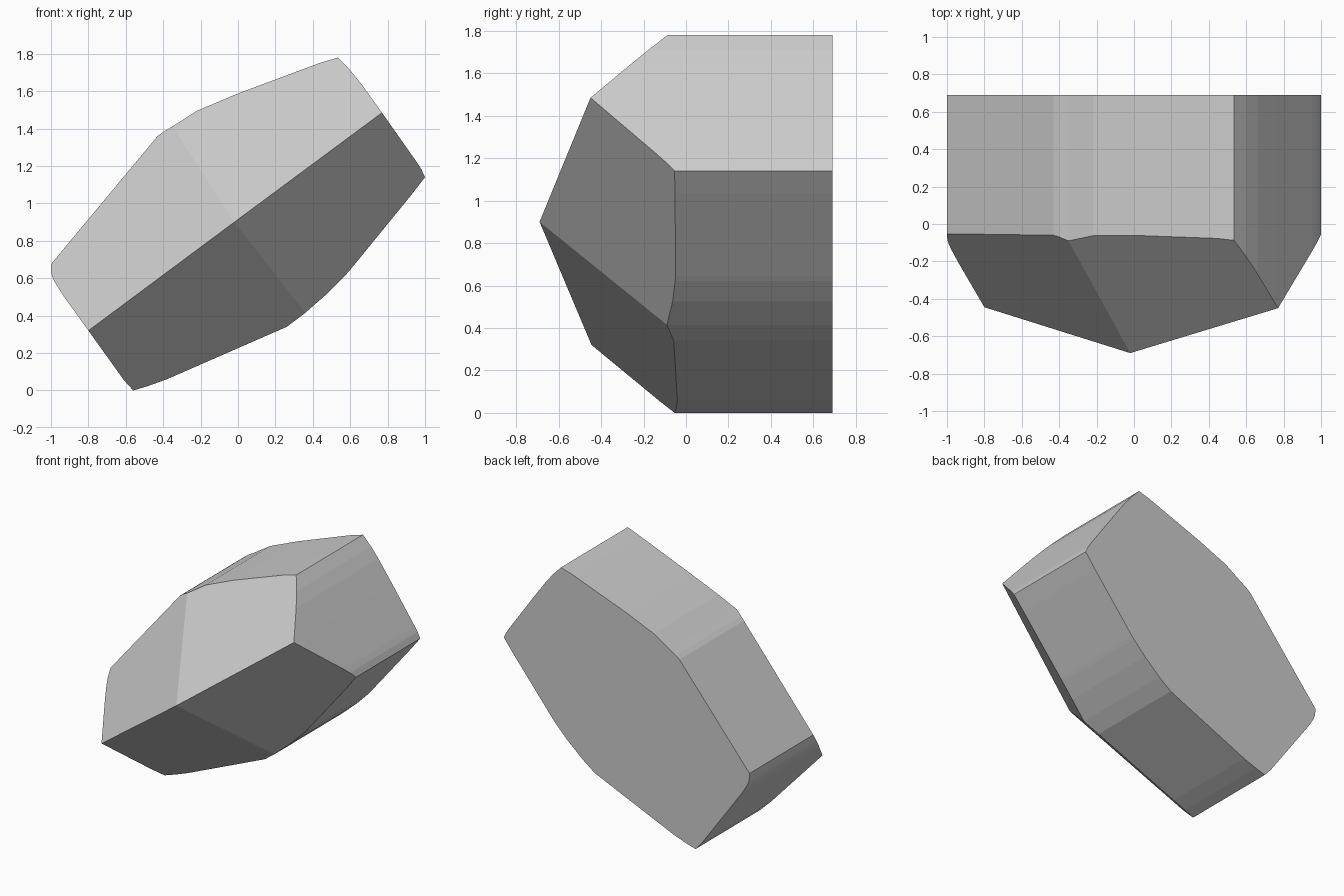
import bpy, bmesh
from mathutils import Vector

if "Cube" in bpy.data.objects:
    bpy.data.objects.remove(bpy.data.objects["Cube"])

# Outline of the block in x, z, clockwise from the top corner
outline = [(0.535, 1.78), (0.6, 1.712), (0.66, 1.638), (0.77, 1.485), (0.955, 1.222),
           (0.98, 1.183), (1.0, 1.14), (0.92, 1.037), (0.6, 0.645), (0.58, 0.622),
           (0.485, 0.525), (0.36, 0.415), (0.26, 0.34), (-0.38, 0.06), (-0.48, 0.024),
           (-0.56, 0.0), (-0.61, 0.055), (-0.8, 0.32), (-0.94, 0.515), (-0.98, 0.58),
           (-0.995, 0.615), (-1.0, 0.65), (-1.0, 0.675), (-0.43, 1.36), (-0.40, 1.382),
           (-0.35, 1.412), (-0.22, 1.495), (0.0, 1.588), (0.44, 1.752)]

BACK = 0.69
bm = bmesh.new()

# Straight block extruded along y
face = bm.faces.new([bm.verts.new((x, BACK, z)) for x, z in outline])
ext = bmesh.ops.extrude_face_region(bm, geom=[face], use_keep_orig=True)
for v in ext["geom"]:
    if isinstance(v, bmesh.types.BMVert):
        v.co.y = -1.0
bmesh.ops.recalc_face_normals(bm, faces=bm.faces)

# Four front facets meeting at a point
apex = Vector((-0.02, -0.69, 0.9))
ring = [Vector(p) for p in ((0.77, -0.45, 1.485), (-0.35, -0.09, 1.412),
                            (-0.8, -0.445, 0.32), (0.36, -0.09, 0.415))]
for i in range(4):
    n = (ring[i] - apex).cross(ring[(i + 1) % 4] - apex).normalized()
    if n.y > 0:
        n.negate()
    bmesh.ops.bisect_plane(bm, geom=bm.verts[:] + bm.edges[:] + bm.faces[:],
                           dist=1e-5, plane_co=apex, plane_no=n, clear_outer=True)
    bmesh.ops.holes_fill(bm, edges=[e for e in bm.edges if e.is_boundary], sides=0)

bmesh.ops.remove_doubles(bm, verts=bm.verts, dist=1e-4)
bmesh.ops.recalc_face_normals(bm, faces=bm.faces)
mesh = bpy.data.meshes.new("faceted_block")
bm.to_mesh(mesh)
bm.free()
obj = bpy.data.objects.new("faceted_block", mesh)
bpy.context.collection.objects.link(obj)
